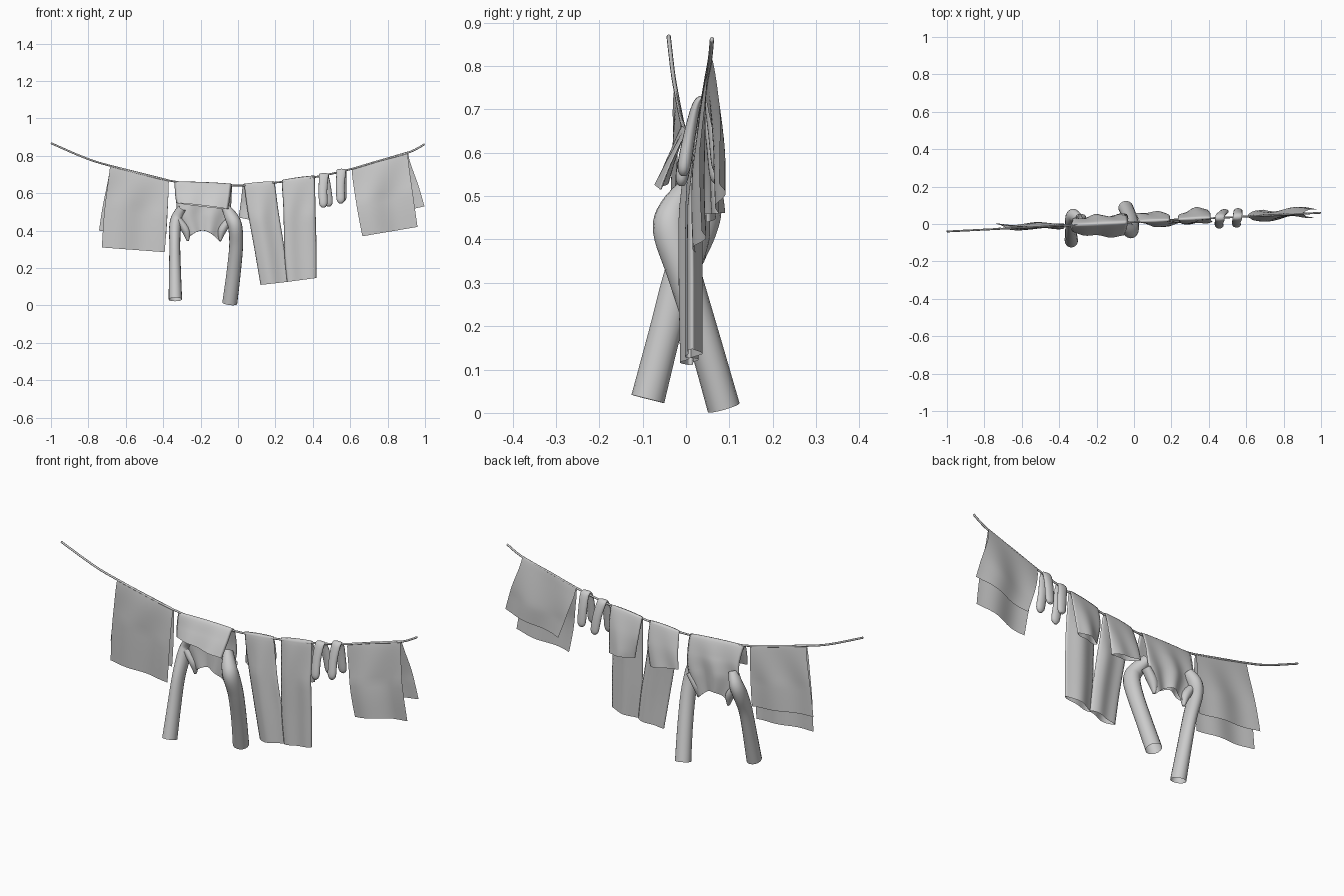
import bpy, bmesh, math
from mathutils import Vector


def spline(pts, n):
    """Catmull-Rom samples (any dimension), n steps per span."""
    out = []
    for i in range(len(pts) - 1):
        a, b = pts[max(i - 1, 0)], pts[i]
        c, d = pts[i + 1], pts[min(i + 2, len(pts) - 1)]
        for k in range(n + (i == len(pts) - 2)):
            t = k / n
            out.append([0.5 * (2*q + (r - p)*t + (2*p - 5*q + 4*r - s)*t*t
                               + (3*q - p - 3*r + s)*t**3)
                        for p, q, r, s in zip(a, b, c, d)])
    return out


def skin(name, rows, closed, cap=False):
    """Quad surface through rows of points."""
    bm = bmesh.new()
    vs = [[bm.verts.new(p) for p in row] for row in rows]
    m = len(rows[0])
    for a, b in zip(vs, vs[1:]):
        for j in range(m if closed else m - 1):
            k = (j + 1) % m
            bm.faces.new((a[j], a[k], b[k], b[j]))
    if cap:
        bm.faces.new(vs[-1])
    bmesh.ops.recalc_face_normals(bm, faces=bm.faces)
    for f in bm.faces:
        f.smooth = True
    me = bpy.data.meshes.new(name)
    bm.to_mesh(me)
    bm.free()
    ob = bpy.data.objects.new(name, me)
    bpy.context.collection.objects.link(ob)
    return ob


def cloth(name, left, right, wave=0.008, folds=1.5, phase=0.0, thick=0.0, dip=0.0, nu=20):
    """Cloth from front hem over the rope to back hem, between two edge paths.
    thick > 0 makes a flattened tube (two layers)."""
    L, R = spline(left, 7), spline(right, 7)
    n = len(L)
    mids = [(Vector(a) + Vector(b)) / 2 for a, b in zip(L, R)]
    top = max(p.z for p in mids)
    rows = []
    for i in range(n):
        t = mids[min(i + 1, n - 1)] - mids[max(i - 1, 0)]
        nrm = Vector((0, -t.z, t.y)).normalized()
        hang = min(1, (top - mids[i].z) / 0.2)
        outer, inner = [], []
        for j in range(nu + 1):
            u = j / nu
            p = Vector(L[i]).lerp(Vector(R[i]), u)
            s = max(0, math.sin(math.pi * u))
            p.y += wave * hang * math.sin(2 * math.pi * folds * u + phase + 2 * hang)
            p.z += dip * s * max(0, i / (n - 1) - 0.6) / 0.4
            h = thick * s ** 0.6 * (0.3 + 0.7 * hang)
            outer.append(p + nrm * h)
            inner.append(p - nrm * h)
        rows.append(outer + inner[-2:0:-1] if thick else outer)
    return skin(name, rows, thick > 0)


def tube(name, pts, cap=False, sides=16):
    """Elliptical tube; points are x, y, z, x radius, depth radius."""
    P = spline(pts, 6)
    rows = []
    for i, p in enumerate(P):
        c = Vector(p[:3])
        t = Vector(P[min(i + 1, len(P) - 1)][:3]) - Vector(P[max(i - 1, 0)][:3])
        t.normalize()
        side = (Vector((1, 0, 0)) - t * t.x).normalized()
        up = t.cross(side)
        rows.append([c + side * p[3] * math.cos(a) + up * p[4] * math.sin(a)
                     for a in (2 * math.pi * j / sides for j in range(sides))])
    return skin(name, rows, True, cap)


# Sagging rope
rope = [(-1, .868), (-.82, .79), (-.68, .746), (-.37, .668), (-.18, .648), (0, .641),
        (.2, .657), (.42, .688), (.6, .728), (.75, .772), (.91, .817), (.998, .862)]
tube("rope", [(x, .01 + .05 * x, z, .005, .005) for x, z in rope], True, 8)

# Left towel: long front, short back
cloth("left_towel",
      [(-.728, -.024, .31), (-.715, -.03, .5), (-.692, -.032, .68), (-.683, -.025, .752),
       (-.693, -.017, .68), (-.725, -.008, .52), (-.743, -.002, .40)],
      [(-.392, -.02, .285), (-.382, -.022, .42), (-.372, -.018, .6), (-.37, -.008, .674),
       (-.372, .002, .6), (-.378, .008, .47), (-.385, .008, .36)], .006, 1.5)

# Right towel
cloth("right_towel",
      [(.665, .02, .37), (.64, .018, .5), (.615, .03, .66), (.608, .041, .735),
       (.615, .052, .68), (.65, .068, .57), (.69, .075, .46)],
      [(.96, .045, .42), (.94, .04, .56), (.915, .045, .74), (.907, .056, .823),
       (.922, .07, .76), (.965, .085, .64), (.997, .085, .53)], .01, 1.2, 1)

# Shirt body folded over the rope, hem in front, neck behind
cloth("shirt_body",
      [(-.33, -.045, .548), (-.337, -.03, .6), (-.338, -.007, .662),
       (-.328, .02, .58), (-.325, .025, .49), (-.27, .03, .36)],
      [(-.052, -.065, .515), (-.04, -.03, .59), (-.033, .01, .65),
       (-.035, .035, .57), (-.045, .04, .47), (-.095, .03, .34)],
      .008, 2, .5, thick=.014, dip=.05)

# Sleeves hang from the shoulders
tube("left_sleeve", [(-.295, .025, .525, .022, .03), (-.322, .045, .475, .032, .036),
                     (-.336, .03, .42, .032, .04), (-.338, -.012, .32, .029, .038),
                     (-.337, -.05, .18, .032, .037), (-.335, -.088, .032, .036, .039)])
tube("right_sleeve", [(-.065, .015, .52, .022, .03), (-.035, -.025, .47, .036, .036),
                      (-.015, -.034, .42, .038, .042), (-.01, -.004, .32, .037, .039),
                      (-.024, .042, .17, .038, .037), (-.044, .087, .012, .04, .038)])
# Gathered shoulder points beside the neck
for side, x in (("left", -.268), ("right", -.095)):
    s = 1 if x < -.2 else -1
    tube(side + "_shoulder", [(x - .05 * s, .03, .46, .018, .025), (x - .01 * s, .03, .4, .022, .024),
                              (x, .03, .345, .006, .008)], True, 12)

# Trousers: waist below in front, leg ends behind
cloth("trousers_left_leg",
      [(.12, .005, .11), (.088, 0, .3), (.052, .002, .5), (.03, .012, .65),
       (.016, .04, .56), (.004, .05, .47)],
      [(.27, .012, .127), (.252, .012, .28), (.217, .01, .5), (.194, .02, .664),
       (.19, .045, .56), (.175, .05, .44)], .006, 1.2, 0, thick=.016)
cloth("trousers_right_leg",
      [(.262, .012, .126), (.248, .012, .28), (.243, .014, .5), (.234, .022, .67),
       (.24, .05, .57), (.26, .055, .46)],
      [(.42, .02, .147), (.42, .02, .3), (.415, .02, .5), (.41, .031, .692),
       (.408, .06, .6), (.395, .08, .46)], .006, 1.2, 2, thick=.016)

# Socks folded over the rope, toes at one end
for name, x, z, lean in (("left_sock", .46, .695, .024), ("right_sock", .553, .718, .004)):
    y = .01 + .05 * x
    tube(name, [(x + lean, y + .036, z - .165, .008, .005), (x + lean, y + .034, z - .145, .022, .013),
                (x + lean * .6, y + .026, z - .07, .024, .013), (x + .002, y + .014, z - .01, .025, .01),
                (x, y, z + .006, .025, .007), (x - .002, y - .014, z - .01, .025, .01),
                (x - .006, y - .03, z - .08, .023, .014), (x - .004, y - .042, z - .15, .022, .015),
                (x - .004, y - .043, z - .172, .008, .006)], True)
